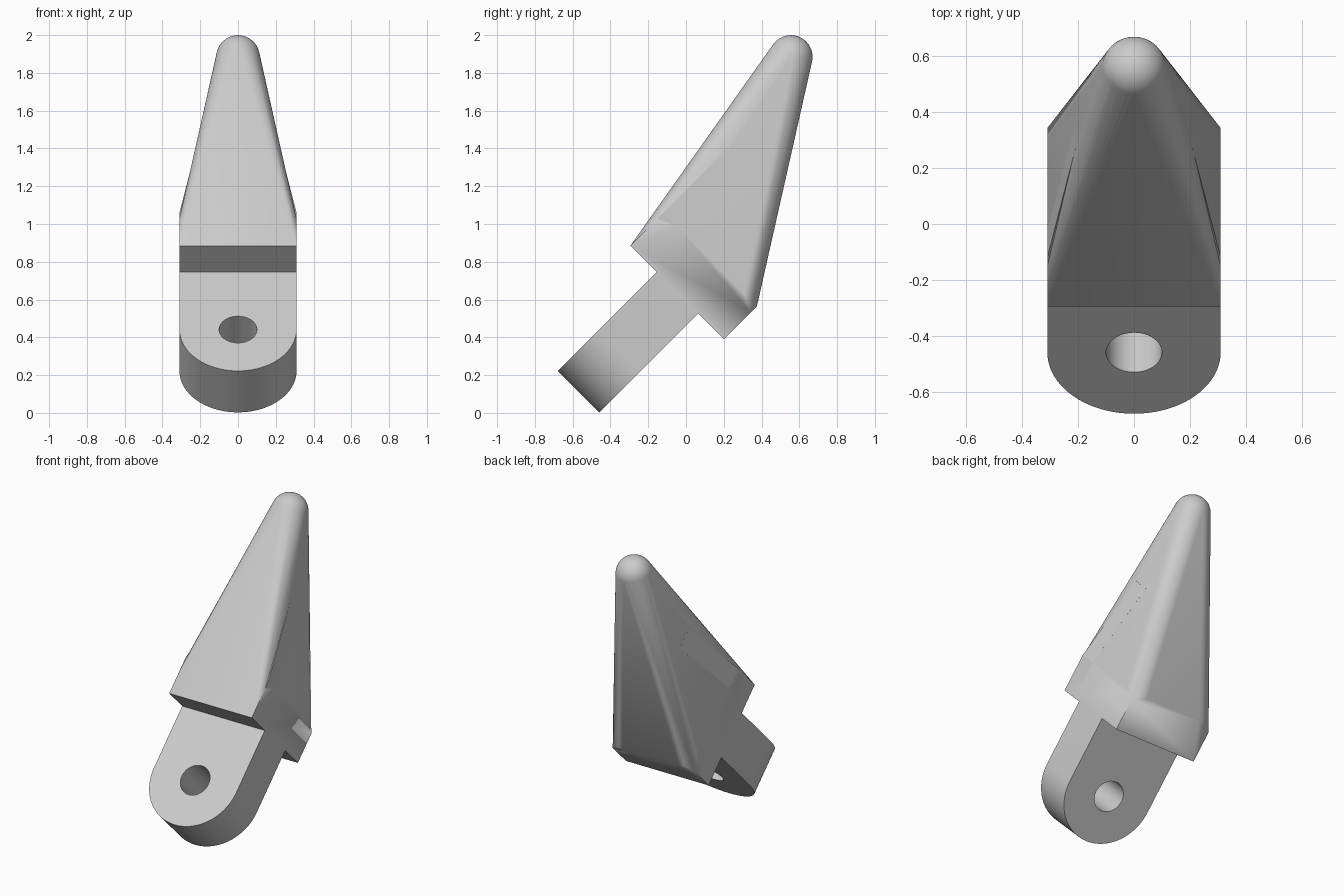
import bpy, bmesh, math
from mathutils import Matrix, Vector

if "Cube" in bpy.data.objects:
    bpy.data.objects.remove(bpy.data.objects["Cube"])

# Local frame: x across, y along the tooth, z through its thickness; the whole part is tilted
TILT = Matrix.Rotation(math.radians(45), 4, 'X')

grey = bpy.data.materials.new("light_grey")
grey.use_nodes = True
grey.diffuse_color = (0.6, 0.6, 0.6, 1)
grey.node_tree.nodes["Principled BSDF"].inputs["Base Color"].default_value = (0.6, 0.6, 0.6, 1)


def finish(name, bm):
    bmesh.ops.recalc_face_normals(bm, faces=bm.faces[:])
    bm.transform(TILT)
    mesh = bpy.data.meshes.new(name)
    bm.to_mesh(mesh)
    bm.free()
    mesh.materials.append(grey)
    obj = bpy.data.objects.new(name, mesh)
    bpy.context.collection.objects.link(obj)
    return obj


def select(obj):
    bpy.ops.object.select_all(action='DESELECT')
    obj.select_set(True)
    bpy.context.view_layer.objects.active = obj


def smooth(obj):
    select(obj)
    bpy.ops.object.shade_smooth_by_angle(angle=math.radians(30))


def plate(name, outline, low, high):
    """Extrude an outline through the thickness."""
    bm = bmesh.new()
    face = bm.faces.new([bm.verts.new((x, y, low)) for x, y in outline])
    top = bmesh.ops.extrude_face_region(bm, geom=[face])["geom"]
    moved = [v for v in top if isinstance(v, bmesh.types.BMVert)]
    bmesh.ops.translate(bm, verts=moved, vec=(0, 0, high - low))
    return finish(name, bm)


def arc(cx, cy, r, start, end, steps):
    angles = [math.radians(start + (end - start) * i / steps) for i in range(steps + 1)]
    return [(cx + r * math.cos(a), cy + r * math.sin(a)) for a in angles]


HALF = 0.31            # half width
LOW, HIGH = 0.134, 0.834   # thickness range of the block
HOLE_Y = -0.013

# Mounting tang with a rounded end and a pin hole
tang = plate("mounting_tang",
             arc(0, HOLE_Y, HALF, 180, 360, 48) + [(HALF, 0.43), (-HALF, 0.43)],
             0.327, 0.637)
cutter = plate("pin_hole_cutter", arc(0, HOLE_Y, 0.1, 0, 352.5, 47), 0.2, 0.8)
cutter.hide_render = True
cut = tang.modifiers.new("pin_hole", 'BOOLEAN')
cut.operation = 'DIFFERENCE'
cut.solver = 'EXACT'
cut.object = cutter
select(tang)
bpy.ops.object.modifier_apply(modifier="pin_hole")
bpy.data.objects.remove(cutter)
smooth(tang)

# Tapered tooth: block, rounded shoulder and ball tip wrapped in one skin
bm = bmesh.new()
for y in (0.417, 0.62):
    for x in (-HALF, HALF):
        for z in (LOW, HIGH):
            bm.verts.new((x, y, z))
radius = 0.1
for sx, sz, start in ((1, 1, 0), (-1, 1, 90), (-1, -1, 180), (1, -1, 270)):
    cx = sx * (HALF - radius)
    cz = (LOW + HIGH) / 2 + sz * ((HIGH - LOW) / 2 - radius)
    for x, z in arc(cx, cz, radius, start, start + 90, 12):
        bm.verts.new((x, 0.665, z))
bmesh.ops.create_uvsphere(bm, u_segments=48, v_segments=24, radius=0.115,
                          matrix=Matrix.Translation(Vector((0, 1.725, 0.94))))
bmesh.ops.delete(bm, geom=bm.faces[:], context='FACES_ONLY')
bmesh.ops.delete(bm, geom=bm.edges[:], context='EDGES_FACES') if not bm.verts else None
for edge in bm.edges[:]:
    bm.edges.remove(edge)
bmesh.ops.convex_hull(bm, input=bm.verts[:])
loose = [v for v in bm.verts if not v.link_faces]
bmesh.ops.delete(bm, geom=loose, context='VERTS')
bmesh.ops.dissolve_limit(bm, angle_limit=math.radians(0.5),
                         verts=bm.verts[:], edges=bm.edges[:])
smooth(finish("tapered_tooth", bm))

# Sharp shoulders where the block runs out into the rounded tooth
plate("block_shoulder",
      [(-HALF, 0.417), (HALF, 0.417), (HALF, 0.665),
       (0.21, 1.215), (-0.21, 1.215), (-HALF, 0.665)],
      0.7, HIGH)
